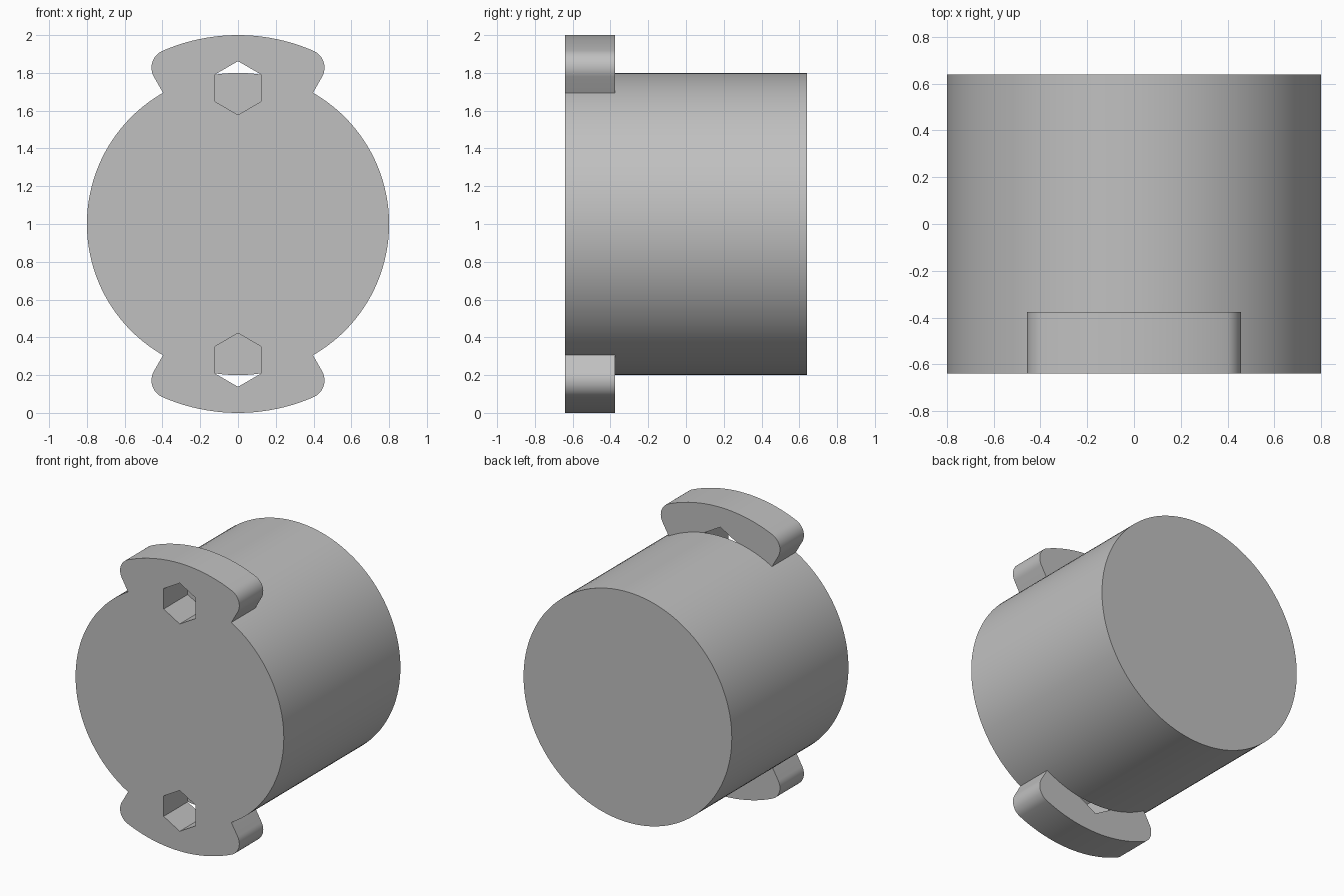
import bpy
import bmesh
from math import sin, cos, pi, atan2, sqrt, radians

if "Cube" in bpy.data.objects:
    bpy.data.objects.remove(bpy.data.objects["Cube"], do_unlink=True)

FRONT, BACK, EAR_BACK = -0.64, 0.64, -0.377
BODY_R, OUTER_R, FILLET = 0.8, 1.0, 0.097

grey = bpy.data.materials.new("plain grey")
grey.use_nodes = True
colour = (0.53, 0.53, 0.53, 1)
grey.diffuse_color = colour
grey.node_tree.nodes["Principled BSDF"].inputs["Base Color"].default_value = colour


def arc(cx, cz, r, a0, a1, steps):
    """Points on an arc in the x-z plane."""
    angles = [a0 + (a1 - a0) * i / steps for i in range(steps + 1)]
    return [(cx + r * cos(a), cz + r * sin(a)) for a in angles]


def prism(name, outline, y0, y1):
    """Extrude an x-z outline from y0 to y1."""
    bm = bmesh.new()
    face = bm.faces.new([bm.verts.new((x, y0, z)) for x, z in outline])
    moved = bmesh.ops.extrude_face_region(bm, geom=[face])["geom"]
    bmesh.ops.translate(bm, vec=(0, y1 - y0, 0),
                        verts=[v for v in moved if isinstance(v, bmesh.types.BMVert)])
    bmesh.ops.recalc_face_normals(bm, faces=bm.faces)
    mesh = bpy.data.meshes.new(name)
    bm.to_mesh(mesh)
    bm.free()
    mesh.materials.append(grey)
    obj = bpy.data.objects.new(name, mesh)
    bpy.context.collection.objects.link(obj)
    return obj


def combine(target, tool, operation):
    """Apply a boolean and discard the tool object."""
    mod = target.modifiers.new(operation.title(), "BOOLEAN")
    mod.operation, mod.object, mod.solver = operation, tool, "EXACT"
    bpy.context.view_layer.objects.active = target
    bpy.ops.object.modifier_apply(modifier=mod.name)
    bpy.data.objects.remove(tool, do_unlink=True)


# Drum body
body = prism("drum_body", arc(0, 1, BODY_R, 0, 2 * pi, 128)[:-1], FRONT, BACK)

# Ear outline: dovetail flank, rounded corner, then half of the outer arc
corner = atan2(sqrt(1 - 0.4 ** 2), 0.4)
cx = (OUTER_R - FILLET) * cos(corner)
cz = 1 + (OUTER_R - FILLET) * sin(corner)
half = [(0.3, 1.525)] + arc(cx, cz, FILLET, radians(-30), corner, 12)
half += arc(0, 1, OUTER_R, corner, pi / 2, 10)[1:]
ear = half + [(-x, z) for x, z in reversed(half[:-1])]

# Upper and lower ears, each with a hexagonal pocket
hexagon = arc(0, 1.72, 0.142, pi / 2, 2.5 * pi, 6)[:-1]
for side in (1, -1):
    flip = lambda pts: [(x, 1 + side * (z - 1)) for x, z in pts]
    combine(body, prism("ear", flip(ear), FRONT, EAR_BACK), "UNION")
    combine(body, prism("hex_cutter", flip(hexagon), FRONT - 0.1, EAR_BACK + 0.001), "DIFFERENCE")

# Smooth the curved walls and keep the rims crisp
bpy.ops.object.select_all(action="DESELECT")
body.select_set(True)
bpy.context.view_layer.objects.active = body
bpy.ops.object.shade_smooth_by_angle(angle=radians(25))
